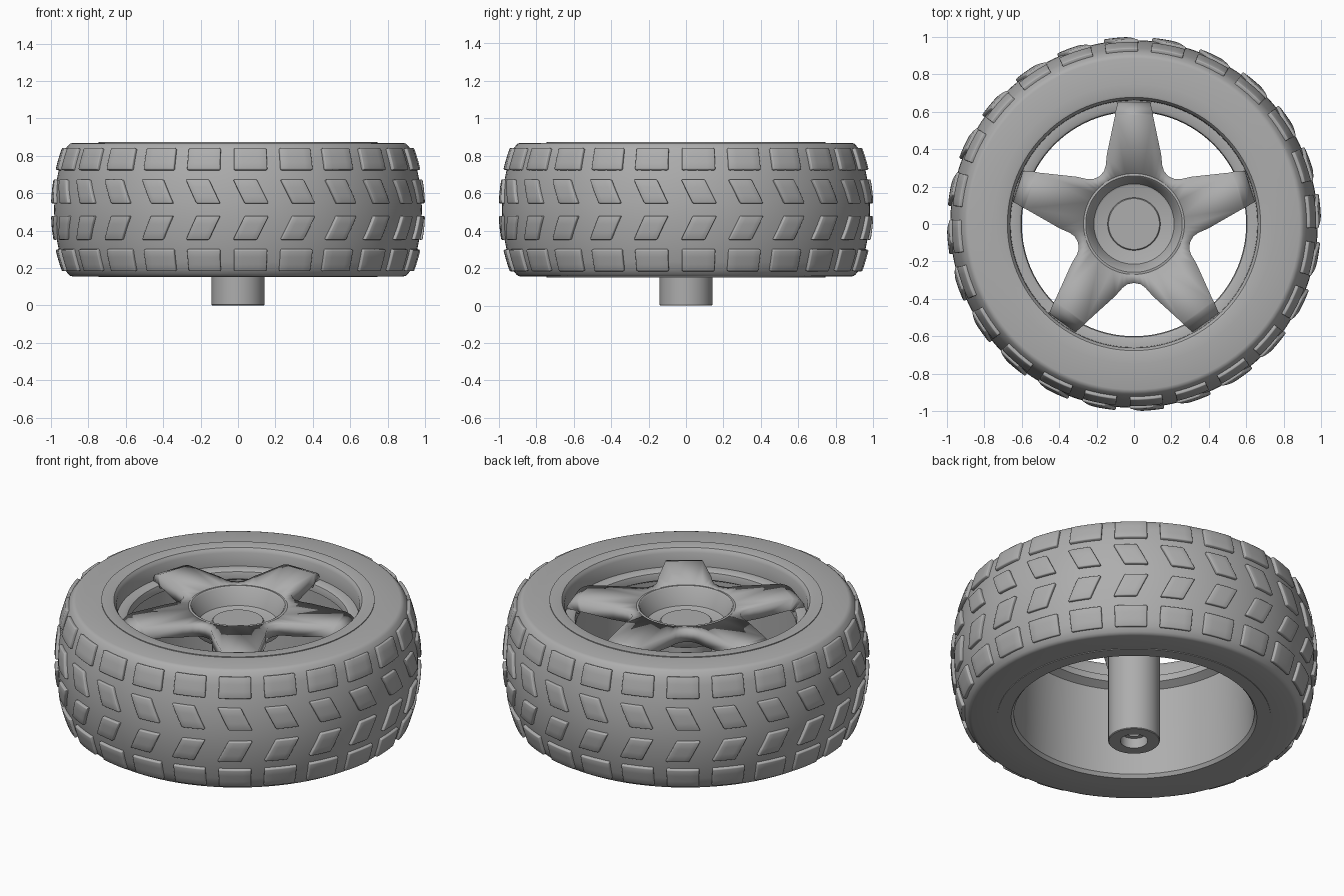
import bpy, bmesh, math
from math import sin, cos, pi, radians

cube = bpy.data.objects.get("Cube")
if cube:
    bpy.data.objects.remove(cube, do_unlink=True)

grey = bpy.data.materials.new("neutral grey")
grey.use_nodes = True
colour = (0.42, 0.42, 0.42, 1)
grey.diffuse_color = colour
grey.node_tree.nodes["Principled BSDF"].inputs["Base Color"].default_value = colour

MID, HALF = 0.512, 0.357


def finish(bm, name, angle=35):
    """Turn a bmesh into a shaded, coloured object."""
    bmesh.ops.recalc_face_normals(bm, faces=bm.faces)
    mesh = bpy.data.meshes.new(name)
    bm.to_mesh(mesh)
    bm.free()
    mesh.materials.append(grey)
    ob = bpy.data.objects.new(name, mesh)
    bpy.context.collection.objects.link(ob)
    bpy.ops.object.select_all(action='DESELECT')
    ob.select_set(True)
    bpy.context.view_layer.objects.active = ob
    bpy.ops.object.shade_smooth_by_angle(angle=radians(angle))
    return ob


def revolve(name, profile, steps=96, closed=True):
    """Spin an (r, z) profile around the axle."""
    bm = bmesh.new()
    verts = [bm.verts.new((r, 0, z)) for r, z in profile]
    pairs = list(zip(verts, verts[1:]))
    if closed:
        pairs.append((verts[-1], verts[0]))
    edges = [bm.edges.new(p) for p in pairs]
    bmesh.ops.spin(bm, geom=verts + edges, cent=(0, 0, 0), axis=(0, 0, 1),
                   angle=2 * pi, steps=steps, use_merge=True)
    bmesh.ops.remove_doubles(bm, verts=bm.verts, dist=0.0005)
    return finish(bm, name)


def crown(z):
    """Radius of the tyre surface at a height."""
    return 0.983 - 0.07 * ((z - MID) / HALF) ** 2


# Tyre carcass, with a crowned tread and rounded shoulders
heights = [MID + 0.32 * (i / 8 - 1) for i in range(17)]
shoulder = [(0.907, 0.345), (0.898, 0.353), (0.885, HALF), (0.735, HALF)]
revolve("tyre", [(r, MID - h) for r, h in reversed(shoulder)]
        + [(crown(z), z) for z in heights]
        + [(r, MID + h) for r, h in shoulder])


# Tread blocks: centre offset, half height, half width and slant in degrees
def tread_row(name, centre, half_h, half_w, slant):
    bm = bmesh.new()
    cols, rows = 4, 3
    for k in range(24):
        grid = []
        for j in range(rows + 1):
            t = 2 * j / rows - 1
            z = centre + t * half_h
            r = crown(z) + 0.018
            line = []
            for i in range(cols + 1):
                a = radians(15 * k + 4 + slant * t + half_w * (2 * i / cols - 1))
                line.append(bm.verts.new((r * cos(a), r * sin(a), z)))
            grid.append(line)
        for j in range(rows):
            for i in range(cols):
                bm.faces.new((grid[j][i], grid[j][i + 1],
                              grid[j + 1][i + 1], grid[j + 1][i]))
    ob = finish(bm, name)
    solid = ob.modifiers.new("depth", 'SOLIDIFY')
    solid.thickness, solid.offset = 0.035, -1
    bevel = ob.modifiers.new("soft edge", 'BEVEL')
    bevel.width, bevel.segments = 0.006, 2
    bevel.limit_method, bevel.angle_limit = 'ANGLE', radians(40)


for side, word in ((1, "upper"), (-1, "lower")):
    tread_row(word + "_shoulder_tread", MID + side * 0.273, 0.058, 5.3, 0)
    tread_row(word + "_centre_tread", MID + side * 0.098, 0.064, 3.7, -1.8 * side)

# Rim barrel with an inner ledge for the spokes
revolve("rim", [(0.745, 0.874), (0.69, 0.874), (0.677, 0.87), (0.67, 0.86),
                (0.662, 0.845), (0.66, 0.765), (0.62, 0.765), (0.605, 0.757),
                (0.60, 0.74), (0.60, 0.715), (0.645, 0.69), (0.655, 0.17),
                (0.67, 0.151), (0.745, 0.151)])

# Five spokes as one star plate, tips curling down to the ledge
gap = [(0.26, 0.53), (0.1, 0.385), (0.062, 0.342), (0.035, 0.322), (0, 0.315)]
gap += [(-x, y) for x, y in reversed(gap[:-1])]
tips = [(0.59, 0.102, 0.83), (0.615, 0.095, 0.822), (0.637, 0.09, 0.806),
        (0.65, 0.087, 0.785), (0.655, 0.086, 0.755)]
bm = bmesh.new()
outer, inner = [], []
for k in range(5):
    turn = radians(-90 + 72 * k)
    ux, uy = cos(turn), sin(turn)
    for x, y in reversed(gap):
        px, py = y * ux - x * -uy * -1, y * uy + x * ux * 1
        px = y * ux - x * uy
        a = math.atan2(py, px)
        outer.append(bm.verts.new((px, py, 0.834)))
        inner.append(bm.verts.new((0.255 * cos(a), 0.255 * sin(a), 0.834)))
n, m = len(outer), len(gap)
for i in range(n):
    j = (i + 1) % n
    bm.faces.new((inner[i], outer[i], outer[j], inner[j]))
for k in range(5):
    a = radians(-54 + 72 * k)
    last = (outer[m * k + m - 1], outer[(m * k + m) % n])
    for r, w, z in tips:
        new = tuple(bm.verts.new((r * cos(a) - s * w * sin(a),
                                  r * sin(a) + s * w * cos(a), z)) for s in (-1, 1))
        bm.faces.new((last[0], new[0], new[1], last[1]))
        last = new
star = finish(bm, "spokes")
if star.data.polygons[0].normal.z < 0:
    star.data.flip_normals()
solid = star.modifiers.new("thickness", 'SOLIDIFY')
solid.thickness, solid.offset = 0.07, -1

# Hub dish
revolve("hub_dish", [(0, 0.73), (0.205, 0.73), (0.215, 0.735), (0.25, 0.828),
                     (0.258, 0.836), (0.27, 0.834), (0.275, 0.765),
                     (0.235, 0.69), (0, 0.69)], closed=False)

# Axle post with a stepped bore in its lower end
revolve("axle_post", [(0, 0.748), (0.136, 0.748), (0.141, 0.743), (0.141, 0.004),
                      (0.137, 0), (0.075, 0), (0.075, 0.06), (0.05, 0.06),
                      (0.05, 0.3), (0, 0.3)], steps=48, closed=False)
